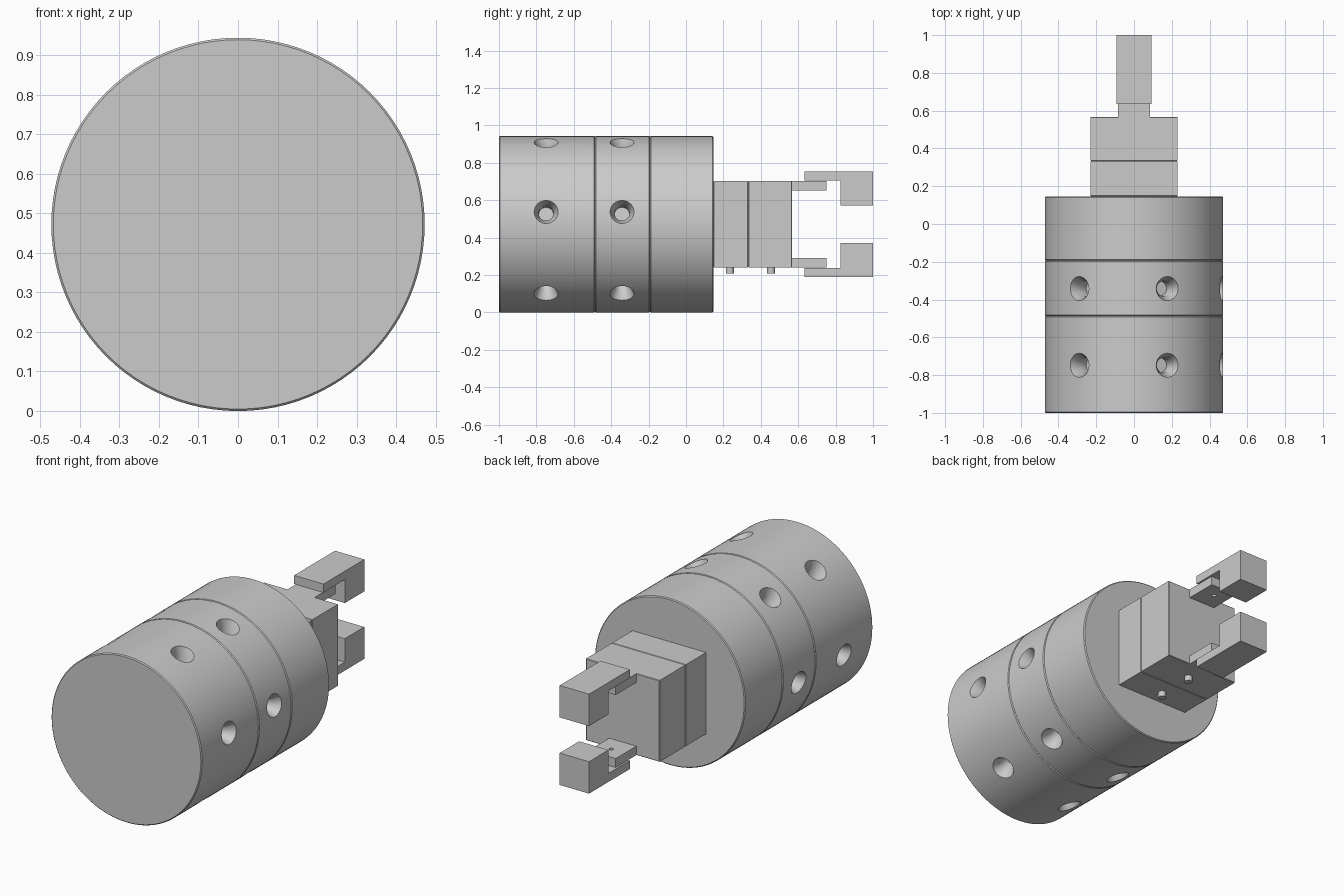
import bpy, bmesh, math
from mathutils import Matrix, Vector

if "Cube" in bpy.data.objects:
    bpy.data.objects.remove(bpy.data.objects["Cube"])

AXIS_Z = 0.472      # height of the main axis
RADIUS = 0.472


def make(name, bm, smooth=False):
    bmesh.ops.recalc_face_normals(bm, faces=bm.faces)
    me = bpy.data.meshes.new(name)
    bm.to_mesh(me)
    bm.free()
    ob = bpy.data.objects.new(name, me)
    bpy.context.collection.objects.link(ob)
    if smooth:
        shade(ob)
    return ob


def activate(ob):
    bpy.ops.object.select_all(action='DESELECT')
    ob.select_set(True)
    bpy.context.view_layer.objects.active = ob


def shade(ob):
    activate(ob)
    bpy.ops.object.shade_smooth_by_angle(angle=math.radians(25))


def cut(ob, cutter):
    mod = ob.modifiers.new("cut", 'BOOLEAN')
    mod.operation = 'DIFFERENCE'
    mod.solver = 'EXACT'
    mod.object = cutter
    activate(ob)
    bpy.ops.object.modifier_apply(modifier=mod.name)
    bpy.data.objects.remove(cutter)


def chamfer_ends(bm, y0, y1, w):
    """Chamfer the outlines of the two end faces."""
    edges = [e for e in bm.edges
             if abs(e.verts[0].co.y - e.verts[1].co.y) < 1e-5
             and min(abs(e.verts[0].co.y - y) for y in (y0, y1)) < 1e-4]
    bmesh.ops.bevel(bm, geom=edges, offset=w, segments=1, affect='EDGES')


def drum(name, y0, y1, w=0.005):
    bm = bmesh.new()
    m = Matrix.Translation((0, (y0 + y1) / 2, AXIS_Z)) @ Matrix.Rotation(math.pi / 2, 4, 'X')
    bmesh.ops.create_cone(bm, cap_ends=True, segments=96, radius1=RADIUS,
                          radius2=RADIUS, depth=y1 - y0, matrix=m)
    chamfer_ends(bm, y0, y1, w)
    return make(name, bm)


def box(name, hx, y0, y1, z0, z1, w=0):
    bm = bmesh.new()
    m = Matrix.Translation((0, (y0 + y1) / 2, (z0 + z1) / 2)) @ \
        Matrix.Diagonal((2 * hx, y1 - y0, z1 - z0, 1))
    bmesh.ops.create_cube(bm, size=1, matrix=m)
    if w:
        chamfer_ends(bm, y0, y1, w)
    return make(name, bm)


def rod(name, r, y, z0, z1):
    bm = bmesh.new()
    bmesh.ops.create_cone(bm, cap_ends=True, segments=24, radius1=r, radius2=r,
                          depth=z1 - z0, matrix=Matrix.Translation((0, y, (z0 + z1) / 2)))
    return make(name, bm, True)


def countersink_ring(y):
    """Six countersunk hole cutters pointing at the axis."""
    profile = [(0.077, 0.50), (0.040, 0.42), (0.040, 0.36)]
    n = 32
    bm = bmesh.new()
    for k in range(6):
        rot = Matrix.Rotation(math.radians(90 - (8 + 60 * k)), 4, 'Y')
        m = Matrix.Translation((0, y, AXIS_Z)) @ rot
        rings = [[bm.verts.new(m @ Vector((r * math.cos(a), r * math.sin(a), h)))
                  for a in (2 * math.pi * i / n for i in range(n))] for r, h in profile]
        for lo, hi in zip(rings, rings[1:]):
            for i in range(n):
                j = (i + 1) % n
                bm.faces.new((lo[i], lo[j], hi[j], hi[i]))
        bm.faces.new(rings[0])
        bm.faces.new(rings[-1])
    return make("hole_cutter", bm)


# Cylindrical body in three sections, two with rings of screw holes
rear = drum("rear_body", -1.0, -0.487)
middle = drum("middle_body", -0.487, -0.193)
front = drum("head_flange", -0.193, 0.146)
cut(rear, countersink_ring(-0.748))
cut(middle, countersink_ring(-0.342))
for ob in (rear, middle, front):
    shade(ob)

# Square gripper head in two blocks
box("gripper_base", 0.231, 0.146, 0.334, 0.241, 0.703, 0.004)
box("gripper_block", 0.231, 0.334, 0.567, 0.241, 0.703, 0.003)

# Ports beneath the blocks
for label, y in (("rear", 0.235), ("front", 0.455)):
    rod(label + "_port", 0.021, y, 0.209, 0.245)

# Jaw plates and L-shaped fingers, mirrored about the head centre
MID = 0.472
finger_profile = [(0.634, 0.234), (0.826, 0.234), (0.826, 0.101),
                  (1.0, 0.101), (1.0, 0.282), (0.634, 0.282)]
for label, s in (("upper", 1), ("lower", -1)):
    z0, z1 = sorted((MID + s * 0.180, MID + s * 0.231))
    plate = box(label + "_jaw_plate", 0.085, 0.56, 0.751, z0, z1)
    cut(plate, rod("screw_cutter", 0.012, 0.668, z0 - 0.02, z1 + 0.02))
    bm = bmesh.new()
    face = bm.faces.new([bm.verts.new((-0.092, y, MID + s * dz)) for y, dz in finger_profile])
    ext = bmesh.ops.extrude_face_region(bm, geom=[face])
    bmesh.ops.translate(bm, vec=(0.184, 0, 0),
                        verts=[v for v in ext["geom"] if isinstance(v, bmesh.types.BMVert)])
    make(label + "_finger", bm)
